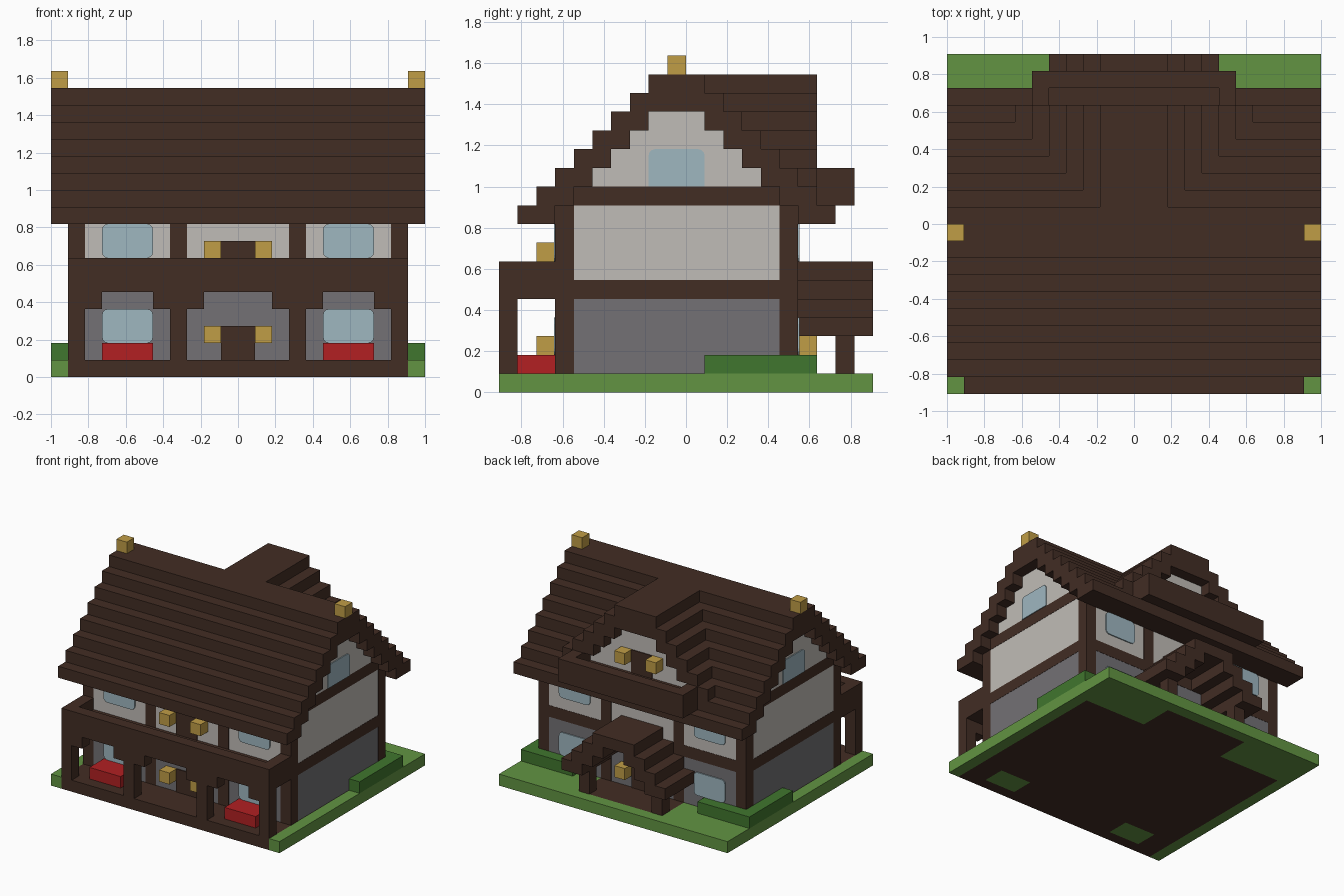
import bpy
import bmesh
from mathutils import Vector

old = bpy.data.objects.get("Cube")
if old:
    bpy.data.objects.remove(old, do_unlink=True)

U = 1 / 11  # one building block


def material(name, rgb):
    m = bpy.data.materials.new(name)
    m.use_nodes = True
    col = tuple((c / 255 / 12.92) if c < 11 else ((c / 255 + 0.055) / 1.055) ** 2.4 for c in rgb) + (1,)
    m.diffuse_color = col
    m.node_tree.nodes["Principled BSDF"].inputs["Base Color"].default_value = col
    return m


WOOD = material("dark wood", (66, 45, 36))
PLASTER = material("pale plaster", (192, 188, 183))
STONE = material("grey stone", (115, 113, 117))
GLASS = material("light blue glass", (159, 183, 192))
BRASS = material("yellow lantern", (192, 157, 70))
GRASS = material("grass green", (98, 148, 66))
HEDGE = material("hedge green", (64, 118, 46))
RED = material("red flowers", (178, 32, 34))


def part(name, mat, boxes, mirror=False, axis=None, square_below=-1):
    """Boxes (x0, x1, y0, y1, z0, z1) in blocks; axis rounds the edges along it."""
    bm = bmesh.new()
    boxes = list(boxes)
    if mirror:
        boxes += [(-b[1], -b[0]) + tuple(b[2:]) for b in boxes]
    for x0, x1, y0, y1, z0, z1 in boxes:
        verts = bmesh.ops.create_cube(bm, size=1)["verts"]
        for v in verts:
            v.co = Vector((x1 if v.co.x > 0 else x0,
                           y1 if v.co.y > 0 else y0,
                           z1 if v.co.z > 0 else z0)) * U
    if axis is not None:
        edges = [e for e in bm.edges
                 if abs((e.verts[0].co - e.verts[1].co).normalized()[axis]) > 0.9
                 and e.verts[0].co.z > (square_below + 0.1) * U]
        bmesh.ops.bevel(bm, geom=edges, offset=0.35 * U, segments=3, profile=0.5, affect='EDGES')
    mesh = bpy.data.meshes.new(name)
    bm.to_mesh(mesh)
    bm.free()
    mesh.materials.append(mat)
    ob = bpy.data.objects.new(name, mesh)
    bpy.context.collection.objects.link(ob)
    return ob


F, B = -7, 6        # front and back wall planes
E = 0.02            # small setback behind the timber frame
P = 0.07            # plate thickness

# Ground, floors and planting
part("lawn", GRASS, [(10, 11, -10, 10, 0, 1), (4, 10, B, 10, 0, 1)], mirror=True)
part("lawn_back_strip", GRASS, [(-4, 4, 9, 10, 0, 1)])
part("flower_bed", GRASS, [(5, 8, -9, F, 0, 1)], mirror=True)
part("flowers", RED, [(5, 8, -9, F, 1, 2)], mirror=True)
part("floor", WOOD, [(-10, 10, -10, -9, 0, 1), (-5, 5, -9, F, 0, 1),
                     (-10, 10, F, B, 0, 1), (-4, 4, B, 9, 0, 1)])
part("floor_side", WOOD, [(8, 10, -9, F, 0, 1)], mirror=True)
part("hedge", HEDGE, [(10, 11, 1, 7, 1, 2), (6, 10, B, 7, 1, 2)], mirror=True)

# Walls and timber frame
part("lower_wall", STONE, [(-10 + E, 10 - E, F + E, B - E, 1, 5)])
part("upper_wall", PLASTER, [(-10 + E, 10 - E, F + E, B - E, 6, 10)])
part("floor_beam", WOOD, [(-10, 10, F, B, 5, 6)])
part("eave_beam", WOOD, [(-10, 10, -6, 5, 10, 11)])
part("frame_post", WOOD, [(x, x + 1, y, y + 1, z0, z1) for x in (3, 9) for y in (F, B - 1)
                          for z0, z1 in ((1, 5), (6, 10))], mirror=True)
part("wall_window", GLASS, [(5, 8, y - P, y + P, z, z + 2) for y in (F, B) for z in (2, 7)],
     mirror=True, axis=1)

# Doors and lanterns
part("door", WOOD, [(-1, 1, F - P, F + P, 1, 3), (-1, 1, F - P, F + P, 6, 8),
                    (-1, 1, B - P, B + P, 1, 3), (-1, 1, B, B + 0.1, 11, 13)])
part("door_lantern", BRASS, [(1, 2, F - 1, F, 2, 3), (1, 2, F - 1, F, 7, 8),
                             (1, 2, B, B + 1, 2, 3), (1, 2, B, B + 1, 12, 13)], mirror=True)

# Front porch with arched bays and a balcony above
part("porch_post", WOOD, [(9, 10, -10, -9, 1, 5), (3, 4, -10, -9, 1, 5)], mirror=True)
part("porch_arch_corner", WOOD, [(8, 9, -10, -9, 4, 5), (4, 5, -10, -9, 4, 5),
                                 (2, 3, -10, -9, 4, 5)], mirror=True)
part("balcony_floor", WOOD, [(-10, 10, -10, F, 5, 6)])
part("balcony_rail", WOOD, [(-10, 10, -10, -9, 6, 7)])
part("balcony_side_rail", WOOD, [(9, 10, -9, F, 6, 7)], mirror=True)

# Main stepped roof, two blocks thick on each slope
slopes = []
for k in range(6):
    slopes += [(-11, 11, k - 9, k - 7, k + 9, k + 10), (-11, 11, 6 - k, 8 - k, k + 9, k + 10)]
part("main_roof", WOOD, slopes + [(-11, 11, -3, 2, 15, 16), (-11, 11, -2, 1, 16, 17)])
part("gable_wall", PLASTER, [(-10, 10, k - 7, 6 - k, k + 9, k + 10) for k in range(2, 6)])
part("gable_window", GLASS, [(10 - P, 10 + P, -2, 1, 11, 13)], mirror=True,
     axis=0, square_below=11)
part("ridge_lantern", BRASS, [(10, 11, -1, 0, 17, 18)], mirror=True)

# Back dormer with its balcony
part("dormer_roof", WOOD, [(7 - k, 9 - k, 8 - k, 7, k + 9, k + 10) for k in range(2, 6)],
     mirror=True)
part("dormer_ridge", WOOD, [(-3, 3, 2, 7, 15, 16), (-2, 2, 1, 7, 16, 17)])
part("dormer_wall", PLASTER, [(k - 7, 7 - k, 3, B + E, k + 9, k + 10) for k in range(2, 6)])
part("dormer_balcony", WOOD, [(-6, 6, 7, 9, 10, 11), (-6, 6, 8, 9, 11, 12)])
part("dormer_side_rail", WOOD, [(5, 6, 7, 8, 11, 12)], mirror=True)

# Back porch with a small stepped roof
part("back_porch_roof", WOOD, [(3 - k, 5 - k, B, 10, k + 3, k + 4) for k in range(3)], mirror=True)
part("back_porch_ridge", WOOD, [(-2, 2, B, 10, 6, 7)])
part("back_porch_post", WOOD, [(3, 4, 8, 9, 1, 3)], mirror=True)
